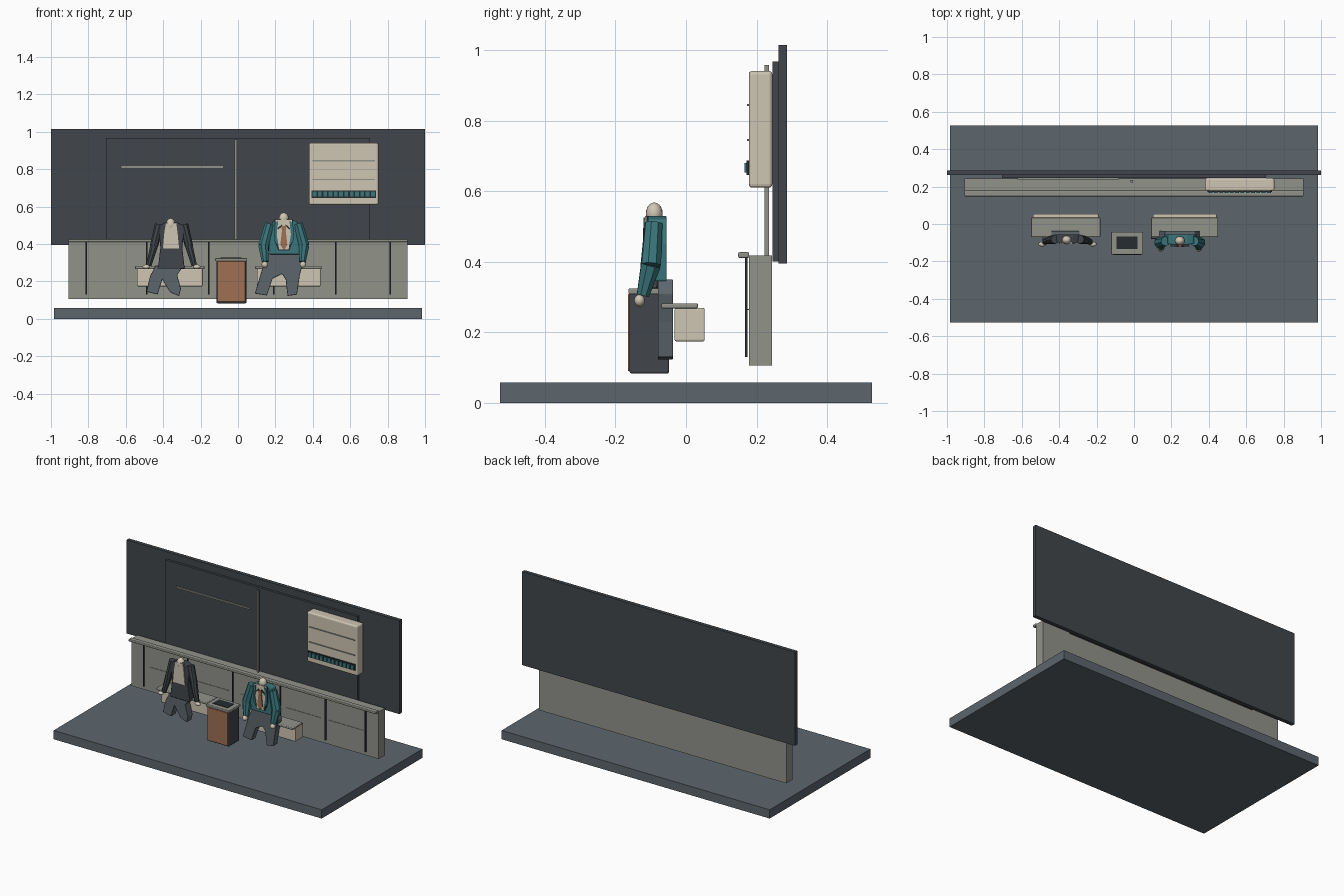
import bpy, bmesh
from mathutils import Vector

if "Cube" in bpy.data.objects:
    bpy.data.objects.remove(bpy.data.objects["Cube"])


def material(name, rgb):
    m = bpy.data.materials.new(name)
    m.diffuse_color = (*rgb, 1)
    m.use_nodes = True
    m.node_tree.nodes["Principled BSDF"].inputs["Base Color"].default_value = m.diffuse_color
    return m


CREAM = material("cream", (0.62, 0.56, 0.45))
STONE = material("warm grey", (0.283, 0.292, 0.254))
DARK = material("charcoal", (0.053, 0.061, 0.070))
SLATE = material("slate", (0.107, 0.133, 0.152))
TEAL = material("teal", (0.042, 0.181, 0.202))
WOOD = material("wood brown", (0.342, 0.162, 0.084))
BLACK = material("near black", (0.021, 0.025, 0.030))


def finish(bm, name, mat, bevel=0, smooth=False):
    bmesh.ops.recalc_face_normals(bm, faces=bm.faces)
    me = bpy.data.meshes.new(name)
    bm.to_mesh(me)
    bm.free()
    me.materials.append(mat)
    for p in me.polygons:
        p.use_smooth = smooth
    ob = bpy.data.objects.new(name, me)
    bpy.context.collection.objects.link(ob)
    if bevel:
        mod = ob.modifiers.new("soft edges", 'BEVEL')
        mod.width = bevel
        mod.segments = 3
    return ob


def box(name, x, y, z, mat, bevel=0):
    """Box from (min, max) pairs."""
    bm = bmesh.new()
    bmesh.ops.create_cube(bm, size=1)
    for v in bm.verts:
        v.co = [(a + b) / 2 + c * (b - a) for (a, b), c in zip((x, y, z), v.co)]
    return finish(bm, name, mat, bevel)


def plate(name, cx, outline, y, mat, bevel=0):
    """Front outline (x offset, z) extruded through depth y."""
    bm = bmesh.new()
    f = bm.faces.new([bm.verts.new((cx + px, y[0], pz)) for px, pz in outline])
    ext = bmesh.ops.extrude_face_region(bm, geom=[f])
    for g in ext["geom"]:
        if isinstance(g, bmesh.types.BMVert):
            g.co.y = y[1]
    return finish(bm, name, mat, bevel)


def ball(name, loc, r, mat):
    bm = bmesh.new()
    bmesh.ops.create_uvsphere(bm, u_segments=16, v_segments=10, radius=1)
    for v in bm.verts:
        v.co = [l + c * s for l, c, s in zip(loc, v.co, r)]
    return finish(bm, name, mat, smooth=True)


def limb(name, points, radii, mat):
    """Eight-sided tapered tube along a path."""
    bm = bmesh.new()
    pts = [Vector(p) for p in points]
    for a, b, ra, rb in zip(pts, pts[1:], radii, radii[1:]):
        d = b - a
        cone = bmesh.ops.create_cone(bm, cap_ends=True, segments=8,
                                     radius1=ra, radius2=rb, depth=d.length)
        rot = d.to_track_quat('Z', 'Y')
        for v in cone["verts"]:
            v.co = rot @ v.co + (a + b) / 2
    return finish(bm, name, mat)


# Floor and back wall
box("floor_slab", (-.983, .983), (-.527, .527), (0, .058), SLATE)
box("upper_wall", (-1, 1), (.262, .287), (.395, 1.015), DARK)
box("wall_panel", (-.705, .705), (.246, .263), (.40, .968), DARK)
box("wall_post", (-.018, -.006), (.223, .235), (.40, .958), STONE)
box("wall_rail", (-.622, -.08), (.238, .247), (.807, .817), STONE)

# Long counter with ledge, dividers and seams
box("counter", (-.907, .907), (.178, .244), (.105, .417), STONE)
box("counter_ledge", (-.907, .907), (.148, .179), (.411, .427), STONE, .004)
for x in (-.812, -.488, -.157, .19, .522, .815):
    box("counter_divider", (x - .004, x + .004), (.168, .174), (.13, .41), BLACK)
for x in (-.65, -.32, .02, .355, .67):
    box("counter_seam", (x - .125, x + .125), (.175, .179), (.263, .266), STONE)

# Wall unit with grooves and a row of keys
box("wall_unit", (.38, .75), (.178, .245), (.61, .941), CREAM, .01)
for z in (.845, .745):
    box("unit_groove", (.397, .733), (.173, .179), (z - .003, z + .003), STONE)
box("key_strip", (.393, .737), (.172, .179), (.646, .687), BLACK)
for i in range(12):
    x = .409 + i * .0284
    box("key", (x - .010, x + .010), (.166, .173), (.653, .680), TEAL)

# Two benches
for x0, x1 in ((-.55, -.18), (.092, .45)):
    box("bench_box", (x0 + .01, x1 - .008), (-.032, .053), (.174, .269), CREAM, .005)
    box("bench_seat", (x0, x1), (-.07, .034), (.267, .282), STONE, .005)

# Pedestal between the benches
box("pedestal", (-.115, .045), (-.16, -.048), (.083, .312), DARK, .006)
box("pedestal_front", (-.111, .039), (-.165, -.157), (.09, .308), WOOD, .003)
box("pedestal_top", (-.122, .048), (-.163, -.042), (.308, .324), STONE, .004)
box("pedestal_screen", (-.093, .018), (-.133, -.067), (.323, .327), BLACK)

# Left figure: open charcoal coat over a pale shirt
L = -.36
plate("left_coat", L, [(-.065, .497), (-.03, .515), (.035, .515), (.075, .497), (.062, .38),
                       (.075, .268), (-.068, .268), (-.055, .38)], (-.1, -.055), DARK, .004)
plate("left_shirt", L, [(-.025, .512), (.03, .512), (.037, .46), (.045, .375), (-.042, .375),
                        (-.034, .46)], (-.106, -.099), CREAM)
plate("left_trousers", L, [(-.08, .285), (-.11, .23), (-.13, .145), (-.07, .13), (-.045, .21),
                           (-.03, .185), (0, .14), (.045, .122), (.055, .16), (.035, .235),
                           (.07, .285)], (-.088, -.038), SLATE, .003)
ball("left_head", (L, -.085, .502), (.026, .024, .036), CREAM)
for s, x in ((-1, L + .003), (1, L + .006)):
    limb("left_figure_sleeve", [(x + s * .064, -.082, .505), (x + s * .092, -.085, .39),
                                (x + s * .12, -.095, .285)], (.024, .022, .015), DARK)
    ball("left_figure_hand", (x + s * .134, -.108, .278), (.02, .013, .012), CREAM)

# Right figure: teal jacket, pale collar and tie
R = .245
plate("right_jacket", R, [(-.06, .52), (-.035, .53), (.04, .53), (.072, .52), (.09, .45),
                          (.085, .345), (-.075, .345), (-.085, .45)], (-.108, -.055), TEAL, .004)
plate("right_shirt_edge", R, [(-.05, .53), (.05, .53), (.05, .42), (.03, .365), (-.03, .365),
                              (-.05, .42)], (-.112, -.107), BLACK)
plate("right_shirt", R, [(-.044, .53), (.044, .53), (.045, .42), (.024, .37), (-.024, .37),
                         (-.045, .42)], (-.116, -.111), CREAM)
plate("right_tie", R, [(-.014, .495), (.014, .495), (.01, .47), (.019, .395), (0, .368),
                       (-.019, .395), (-.01, .47)], (-.122, -.115), WOOD)
plate("right_trousers", R, [(-.08, .35), (-.115, .27), (-.155, .135), (-.09, .125), (-.06, .215),
                            (-.01, .24), (.01, .21), (.02, .122), (.07, .13), (.085, .23),
                            (.105, .31), (.08, .35)], (-.08, -.037), SLATE, .003)
ball("right_head", (R, -.09, .536), (.026, .024, .032), CREAM)
for s in (-1, 1):
    plate("lapel", R, [(s * .03, .525), (s * .05, .51), (s * .052, .42), (s * .026, .38),
                       (s * .038, .45)], (-.121, -.115), TEAL)
    plate("collar_line", R, [(s * .010, .505), (s * .034, .485), (s * .030, .478),
                             (s * .008, .496)], (-.120, -.115), BLACK)
    limb("right_figure_sleeve", [(R + s * .076, -.092, .508), (R + s * .108, -.1, .39),
                                 (R + s * .1, -.122, .305)], (.026, .03, .019), TEAL)
    ball("right_figure_hand", (R + s * .102, -.132, .29), (.017, .015, .017), CREAM)
